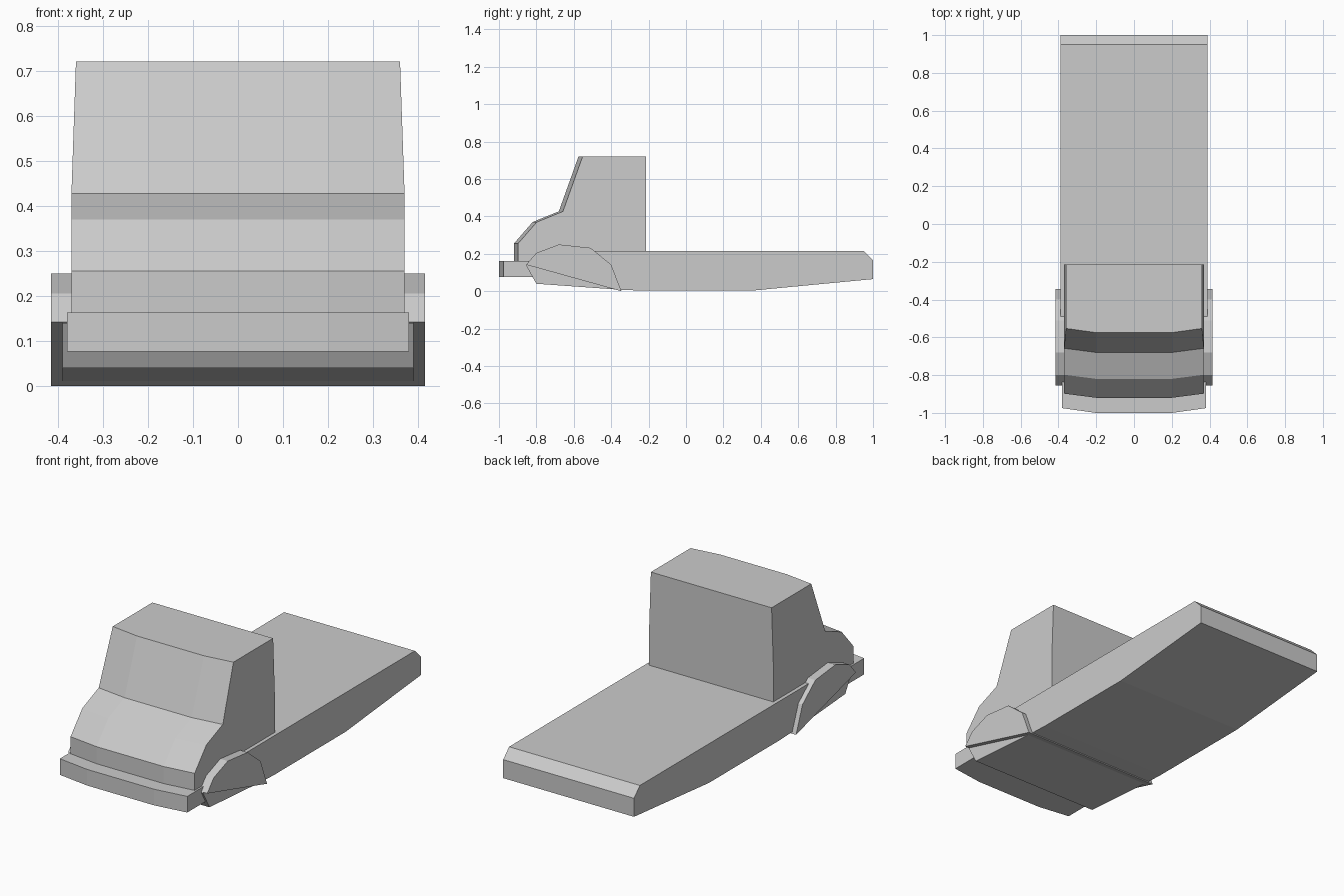
import bpy, bmesh

if "Cube" in bpy.data.objects:
    bpy.data.objects.remove(bpy.data.objects["Cube"])


def loft(name, sections):
    """Closed solid through matching cross-sections, each a list of points."""
    bm = bmesh.new()
    rings = [[bm.verts.new(p) for p in s] for s in sections]
    n = len(rings[0])
    for a, b in zip(rings, rings[1:]):
        for i in range(n):
            j = (i + 1) % n
            bm.faces.new((a[i], a[j], b[j], b[i]))
    bm.faces.new(rings[0])
    bm.faces.new(rings[-1])
    bmesh.ops.recalc_face_normals(bm, faces=bm.faces)
    me = bpy.data.meshes.new(name)
    bm.to_mesh(me)
    bm.free()
    ob = bpy.data.objects.new(name, me)
    bpy.context.collection.objects.link(ob)
    return ob


def prism(name, half, profile):
    """Extrude a (y, z) side profile across the full width."""
    return loft(name, [[(x, y, z) for y, z in profile] for x in (-half, half)])


# Long flat bed and underbody
prism("bed", 0.39, [
    (-0.80, 0.04), (-0.35, 0.008), (-0.25, 0.004), (0.36, 0.004), (1.0, 0.065),
    (1.0, 0.165), (0.95, 0.215), (-0.48, 0.215), (-0.70, 0.20),
    (-0.855, 0.138), (-0.82, 0.075)])

# Front wheel arches, a single block through the body
prism("wheel_arch", 0.415, [
    (-0.855, 0.142), (-0.80, 0.205), (-0.68, 0.25), (-0.51, 0.232),
    (-0.40, 0.142), (-0.345, 0.0)])

# Cab: outer sections sit slightly back so the front is faceted
cab = [(-0.92, 0.15), (-0.92, 0.255), (-0.82, 0.37), (-0.68, 0.427),
       (-0.575, 0.72)]


def cab_section(side, setback):
    pts = []
    for y, z in cab + [(-0.215, 0.72), (-0.215, 0.427), (-0.215, 0.15)]:
        x = 0.2 if setback == 0 else 0.37 - 0.01 * max(0, (z - 0.427) / 0.293)
        pts.append((side * x, y + (setback if y < -0.3 else 0), z))
    return pts


loft("cab", [cab_section(-1, 0.022), cab_section(-1, 0),
             cab_section(1, 0), cab_section(1, 0.022)])

# Front bumper with the same faceted front
plan = [(-0.38, -0.8), (-0.38, -0.975), (-0.2, -1.0),
        (0.2, -1.0), (0.38, -0.975), (0.38, -0.8)]
loft("front_bumper", [[(x, y, z) for x, y in plan] for z in (0.076, 0.163)])
